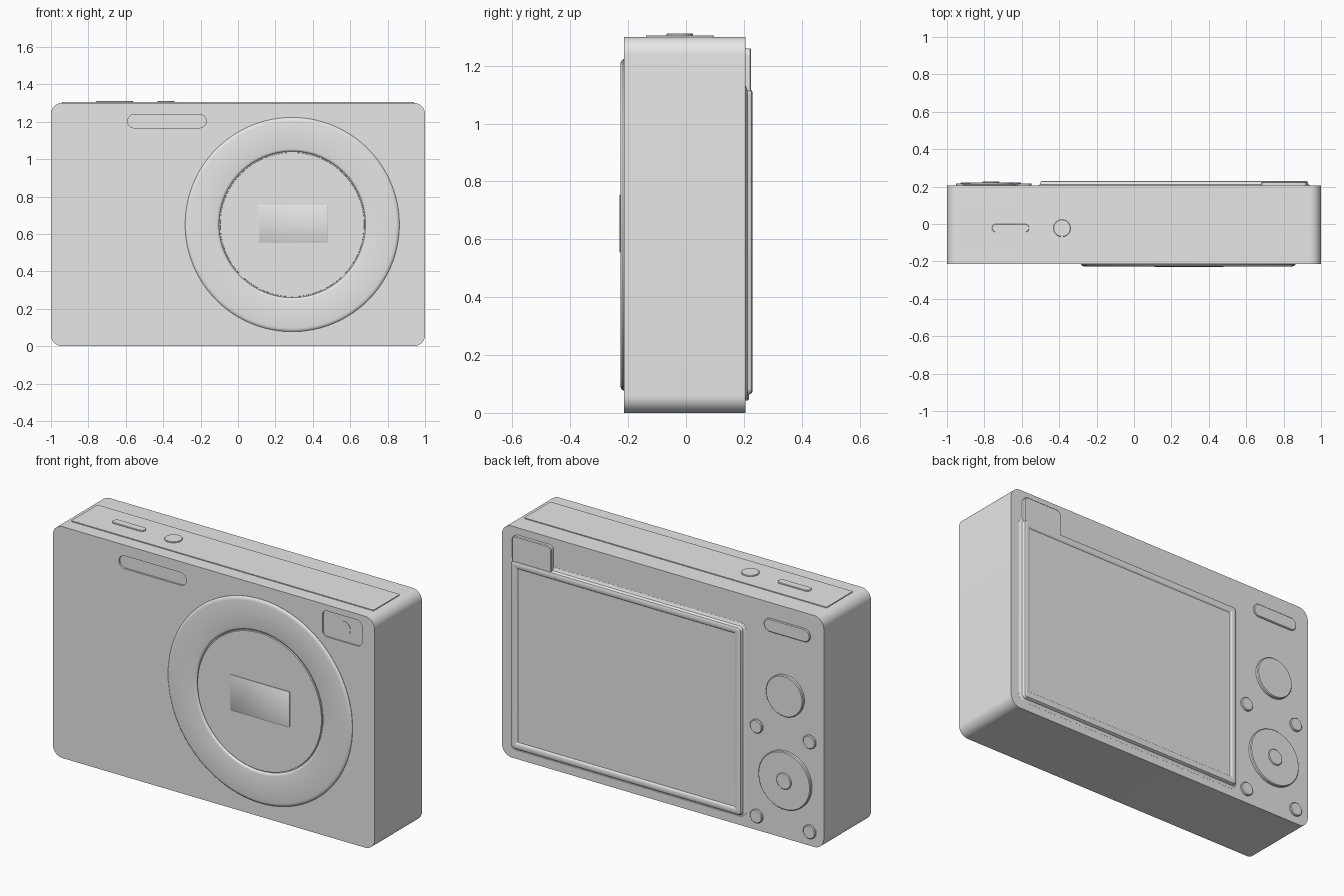
import bpy, bmesh, math

if "Cube" in bpy.data.objects:
    bpy.data.objects.remove(bpy.data.objects["Cube"])

grey = bpy.data.materials.new("plain_grey")
grey.diffuse_color = (0.8, 0.8, 0.8, 1)
grey.use_nodes = True
grey.node_tree.nodes["Principled BSDF"].inputs["Base Color"].default_value = grey.diffuse_color


def outline(w, h, r, segs):
    """Rounded rectangle (half sizes w, h); a circle when w = h = r."""
    pts = []
    for k, (sx, sy) in enumerate(((1, 1), (-1, 1), (-1, -1), (1, -1))):
        for i in range(segs + 1):
            a = math.pi / 2 * (k + i / segs)
            pts.append((sx * (w - r) + r * math.cos(a), sy * (h - r) + r * math.sin(a)))
    return pts


def part(name, centre, w, h, r, layers, segs=10, flat=False):
    """Stack of outlines; each layer is (inset, height). Height runs along y, or z if flat."""
    bm = bmesh.new()
    rings = []
    for inset, t in layers:
        ring = []
        for u, v in outline(w - inset, h - inset, max(r - inset, 0.003), segs):
            u, v = u + centre[0], v + centre[1]
            ring.append(bm.verts.new((u, v, t) if flat else (u, t, v)))
        rings.append(ring)
    n = len(rings[0])
    for a, b in zip(rings, rings[1:]):
        for i in range(n):
            j = (i + 1) % n
            bm.faces.new((a[i], a[j], b[j], b[i]))
    bm.faces.new(rings[0])
    bm.faces.new(rings[-1])
    bmesh.ops.remove_doubles(bm, verts=bm.verts, dist=1e-5)
    bmesh.ops.recalc_face_normals(bm, faces=bm.faces)
    me = bpy.data.meshes.new(name)
    bm.to_mesh(me)
    bm.free()
    me.materials.append(grey)
    ob = bpy.data.objects.new(name, me)
    bpy.context.collection.objects.link(ob)
    return ob


def smooth(ob):
    bpy.ops.object.select_all(action='DESELECT')
    ob.select_set(True)
    bpy.context.view_layer.objects.active = ob
    bpy.ops.object.shade_smooth_by_angle(angle=math.radians(35))


def button(name, x, z, w, h, top, segs=10):
    """Raised round or pill-shaped button on the back."""
    r = min(w, h)
    return part(name, (x, z), w, h, r, [(0, 0.2), (0, top - 0.004), (0.004, top)], segs)


# body with shallow recesses for the flash and the front slot
body = part("body", (0, 0.65), 1.0, 0.65, 0.06, [(0, -0.215), (0, 0.205)])
recesses = [
    part("flash_recess", (0.798, 1.193), 0.123, 0.073, 0.03, [(0, -0.25), (0, -0.207)]),
    part("slot_recess", (-0.38, 1.203), 0.21, 0.036, 0.036, [(0, -0.25), (0, -0.205)]),
]
for cutter in recesses:
    cutter.hide_render = True
    mod = body.modifiers.new("recess", 'BOOLEAN')
    mod.operation, mod.object, mod.solver = 'DIFFERENCE', cutter, 'EXACT'
    bpy.context.view_layer.objects.active = body
    bpy.ops.object.modifier_apply(modifier=mod.name)
for cutter in recesses:
    bpy.data.objects.remove(cutter)

# front: lens cover ring with groove, raised badge plate, flash bulb
part("lens_cover", (0.29, 0.65), 0.573, 0.573, 0.573,
     [(0, -0.20), (0, -0.217), (0.004, -0.222), (0.011, -0.2255), (0.02, -0.227),
      (0.168, -0.227), (0.176, -0.225), (0.181, -0.220), (0.182, -0.216),
      (0.187, -0.216), (0.188, -0.2235)], segs=24)
part("cover_plate", (0.295, 0.655), 0.185, 0.1, 0.003,
     [(0, -0.22), (0, -0.228), (0.003, -0.23)], segs=1)
part("flash_bulb", (0.805, 1.193), 0.04, 0.04, 0.04, [(0, -0.2), (0, -0.2095)])

# back: screen with flared frame, thumb tab
part("screen_frame", (0.215, 0.592), 0.735, 0.547, 0.04,
     [(0, 0.2), (0, 0.2055), (0.01, 0.2075), (0.017, 0.212), (0.02, 0.222),
      (0.023, 0.227), (0.03, 0.23), (0.05, 0.23), (0.056, 0.227), (0.06, 0.222)])
part("thumb_tab", (0.803, 1.175), 0.123, 0.085, 0.025,
     [(0, 0.2), (0, 0.221), (0.004, 0.225)])

# back: controls
button("back_pill_button", -0.775, 1.175, 0.143, 0.037, 0.213)
button("upper_dial", -0.765, 0.805, 0.115, 0.115, 0.222, 16)
button("control_wheel", -0.765, 0.33, 0.162, 0.162, 0.222, 16)
button("wheel_centre", -0.765, 0.33, 0.046, 0.046, 0.228, 12)
for x in (-0.585, -0.915):
    for z in (0.08, 0.585):
        button("small_button", x, z, 0.038, 0.038, 0.217)

# top: thin plate with pill switch and round shutter button
part("top_plate", (0, -0.022), 0.94, 0.117, 0.005, [(0, 1.29), (0, 1.305)], 2, True)
part("power_switch", (-0.66, -0.022), 0.1, 0.022, 0.022,
     [(0, 1.29), (0, 1.309), (0.002, 1.311)], 8, True)
part("shutter_button", (-0.385, -0.022), 0.046, 0.046, 0.046,
     [(0, 1.29), (0, 1.309), (0.002, 1.311)], 10, True)

for ob in list(bpy.context.collection.objects):
    smooth(ob)
